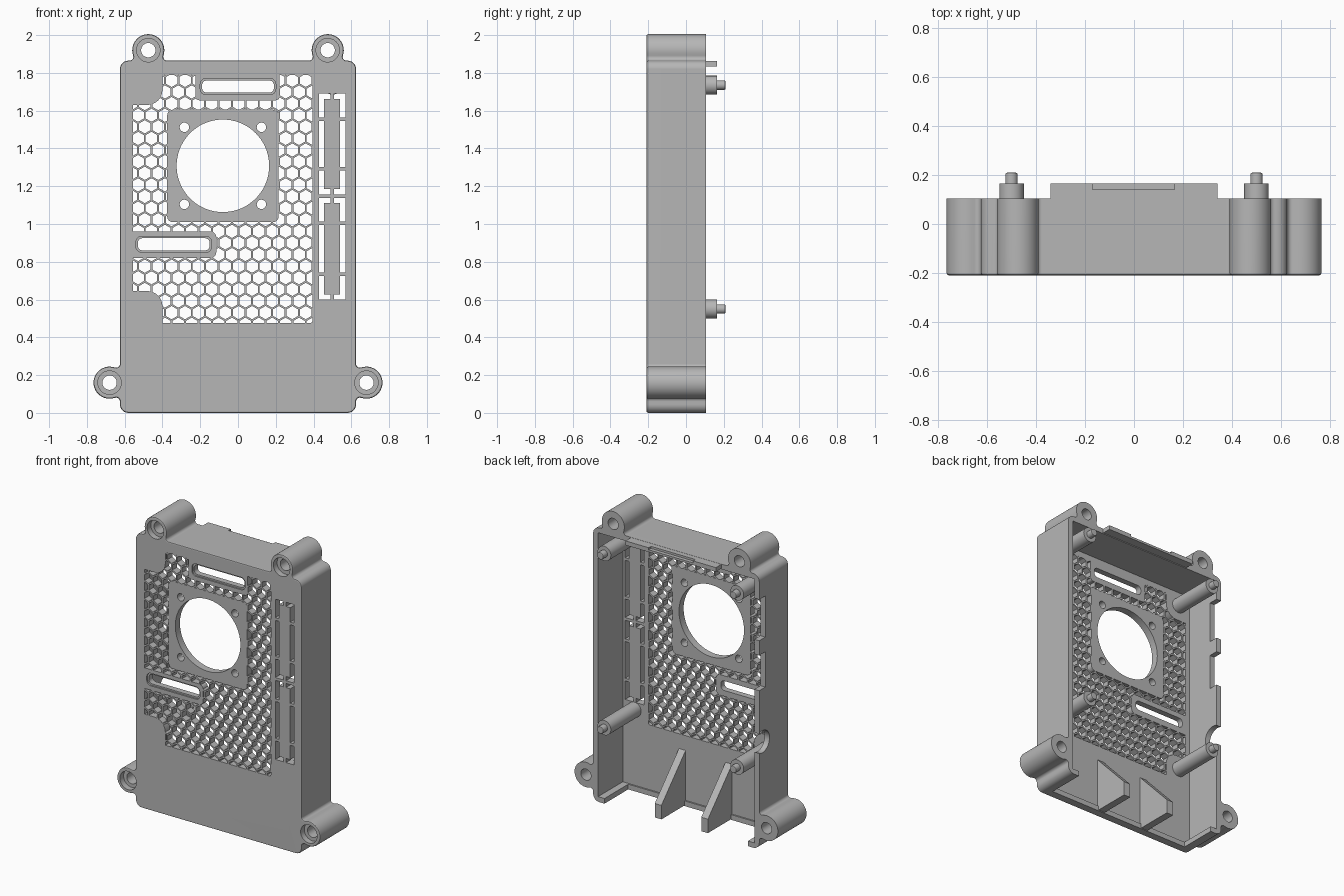
import bpy, bmesh, math
from math import cos, sin, pi, radians

if "Cube" in bpy.data.objects:
    bpy.data.objects.remove(bpy.data.objects["Cube"], do_unlink=True)

GREY = (0.47, 0.47, 0.47, 1)
mat = bpy.data.materials.new("matte_grey")
mat.use_nodes = True
mat.diffuse_color = GREY
bsdf = next(n for n in mat.node_tree.nodes if n.type == 'BSDF_PRINCIPLED')
bsdf.inputs["Base Color"].default_value = GREY

FRONT, BACK, INNER = -0.21, 0.105, -0.16   # depths of shell and plate


def arc(cx, cz, r, a0, a1, n):
    return [(cx + r * cos(radians(a0 + (a1 - a0) * i / n)),
             cz + r * sin(radians(a0 + (a1 - a0) * i / n))) for i in range(n + 1)]


def circle(cx, cz, r, n=40):
    return arc(cx, cz, r, 0, 360, n)[:-1]


def rect(x0, x1, z0, z1, r=0):
    if not r:
        return [(x0, z0), (x1, z0), (x1, z1), (x0, z1)]
    return (arc(x1 - r, z0 + r, r, -90, 0, 6) + arc(x1 - r, z1 - r, r, 0, 90, 6) +
            arc(x0 + r, z1 - r, r, 90, 180, 6) + arc(x0 + r, z0 + r, r, 180, 270, 6))


def prism(name, loops, y0, y1, bevel=0):
    """Extrude xz outlines from y0 to y1; optionally bevel the y0 rim."""
    bm = bmesh.new()
    for loop in loops:
        face = bm.faces.new([bm.verts.new((x, y0, z)) for x, z in loop])
        new = bmesh.ops.extrude_face_region(bm, geom=[face])["geom"]
        for v in new:
            if isinstance(v, bmesh.types.BMVert):
                v.co.y = y1
    bmesh.ops.recalc_face_normals(bm, faces=bm.faces)
    if bevel:
        rim = [e for e in bm.edges if all(abs(v.co.y - y0) < 1e-5 for v in e.verts)]
        bmesh.ops.bevel(bm, geom=rim, offset=bevel, segments=2, profile=0.5, affect='EDGES')
    me = bpy.data.meshes.new(name)
    bm.to_mesh(me)
    bm.free()
    me.materials.append(mat)
    ob = bpy.data.objects.new(name, me)
    bpy.context.collection.objects.link(ob)
    return ob


def combine(ob, tool, op='DIFFERENCE'):
    """Apply a boolean and remove the tool."""
    mod = ob.modifiers.new("cut", 'BOOLEAN')
    mod.operation, mod.object, mod.solver = op, tool, 'EXACT'
    deps = bpy.context.evaluated_depsgraph_get()
    deps.update()
    me = bpy.data.meshes.new_from_object(ob.evaluated_get(deps))
    ob.modifiers.clear()
    ob.data = me
    bpy.data.objects.remove(tool, do_unlink=True)


def cut(ob, loops, y0=-0.4, y1=0.4):
    combine(ob, prism("cutter", loops, y0, y1))


def finish(ob):
    bpy.ops.object.select_all(action='DESELECT')
    ob.select_set(True)
    bpy.context.view_layer.objects.active = ob
    bpy.ops.object.shade_smooth_by_angle(angle=radians(30))
    ob.modifiers.new("even_normals", 'WEIGHTED_NORMAL').keep_sharp = True


# Outer outline: rounded rectangle with four filleted screw bosses
W, TOP, R, D, F = 0.625, 1.865, 0.085, 0.055, 0.02
H = math.sqrt((R + F) ** 2 - (D - F) ** 2)
T = math.degrees(math.atan2(H, D - F))
boss = (arc(F - D, -H, F, 180, T, 5) + arc(0, 0, R, T - 180, 180 - T, 24)[1:-1] +
        arc(F - D, H, F, -T, -180, 5))
half = arc(W - 0.045, 0.045, 0.045, -90, 0, 6)
half += [(W + D + u, 0.16 + v) for u, v in boss]
half += arc(W - 0.045, TOP - 0.045, 0.045, 0, 90, 6)
half += [(0.475 - v, TOP + D + u) for u, v in boss]
outline = half + [(-x, z) for x, z in reversed(half)]

shell = prism("case_shell", [outline], FRONT, BACK, bevel=0.01)
cut(shell, [rect(-0.588, 0.588, 0.035, 1.83)], INNER)

# Screw holes with counterbores
screws = [(s * x, z) for s in (-1, 1) for x, z in ((0.475, 1.92), (0.68, 0.16))]
cut(shell, [circle(x, z, 0.038) for x, z in screws])
cut(shell, [circle(x, z, 0.062) for x, z in screws], -0.4, FRONT + 0.04)

# Open bottom edge, and port notches in one side wall
cut(shell, [rect(-0.54, 0.54, -0.1, 0.06)], INNER + 0.01)
cut(shell, [rect(-0.7, -0.57, a, b) for a, b in ((1.42, 1.7), (1.08, 1.32))], 0.04)
port = prism("cutter", [circle(0, 0, 0.075)], -0.1, 0.1)
port.rotation_euler.z = pi / 2
port.location = (-0.62, 0.07, 0.72)
combine(shell, port)

# Honeycomb grille, clipped around the solid pads
pitch, hex_r = 0.071, 0.0352
row_h = pitch * math.sqrt(3) / 2
hexes = []
for j in range(23):
    for i in range(16):
        cx, cz = -0.6 + pitch * (i + 0.5 * (j % 2)), 0.5 + row_h * (j - 0.5)
        hexes.append([(cx + hex_r * cos(radians(60 * k + 30)),
                       cz + hex_r * sin(radians(60 * k + 30))) for k in range(6)])
grille = prism("grille_cutter", hexes, -0.3, -0.1)
combine(grille, prism("region", [rect(-0.555, 0.395, 0.475, 1.79, 0.015)], -0.35, 0), 'INTERSECT')
cut(grille, [rect(-0.375, 0.215, 1.01, 1.605, 0.03),
             rect(-0.225, 0.22, 1.655, 1.85, 0.02),
             rect(-0.7, -0.115, 0.82, 0.96, 0.03),
             rect(-0.7, -0.4, 1.63, 1.9, 0.08),
             rect(-0.7, -0.4, 0.3, 0.645, 0.08)])
combine(shell, grille)

# Fan opening with four mounting holes
fx, fz = -0.08, 1.308
cut(shell, [circle(fx, fz, 0.245, 72)] +
    [circle(fx + a * 0.204, fz + b * 0.204, 0.025, 20) for a in (-1, 1) for b in (-1, 1)],
    -0.4, 0)

# Two rounded cable slots with a stepped rim
slots = [(-0.19, 0.19, 1.695, 1.76), (-0.53, -0.15, 0.86, 0.925)]
cut(shell, [rect(*s, 0.025) for s in slots], -0.4, 0)
cut(shell, [rect(a - 0.01, b + 0.01, c - 0.01, d + 0.01, 0.03) for a, b, c, d in slots],
    -0.4, FRONT + 0.01)

# Side vents: framed slits around bridged panels
groups = [(0.6, 1.138), (1.157, 1.69)]
vents = prism("vent_cutter", [rect(0.428, 0.57, a, b) for a, b in groups], -0.3, -0.1)
cut(vents, [rect(0.456, 0.54, a + 0.028, b - 0.028) for a, b in groups])
cut(vents, [rect(0.4, 0.6, z - 0.009, z + 0.009) for a, b in groups for z in (a + 0.135, b - 0.135)])
cut(vents, [rect(0.49, 0.508, 0.5, 1.8)])
combine(shell, vents)
finish(shell)

# Alignment lip on the top edge with a shallow recess
lip = prism("top_lip", [rect(-0.34, 0.34, 1.835, 1.864)], BACK - 0.02, 0.165)
cut(lip, [rect(-0.17, 0.165, 1.85, 1.9)], 0.14, 0.3)
finish(lip)

# Board posts with locating pins
for side, x in (("right", -0.5), ("left", 0.5)):
    for level, z in (("lower", 0.55), ("upper", 1.735)):
        finish(prism(f"{level}_{side}_post", [circle(x, z, 0.05)], INNER - 0.01, 0.165))
        finish(prism(f"{level}_{side}_pin", [circle(x, z, 0.025, 24)], 0.21, 0.15, bevel=0.008))

# Triangular support ribs at the bottom
for n, x in enumerate((0.14, -0.21)):
    rib = prism(f"support_rib_{n + 1}",
                [[(INNER - 0.01, 0.005), (0.1, 0.005), (0.1, 0.1), (INNER - 0.01, 0.385)]],
                -0.025, 0.025)
    # turn the profile from the xz plane into the yz plane
    for v in rib.data.vertices:
        v.co = (x - v.co.y, v.co.x, v.co.z)
    finish(rib)
